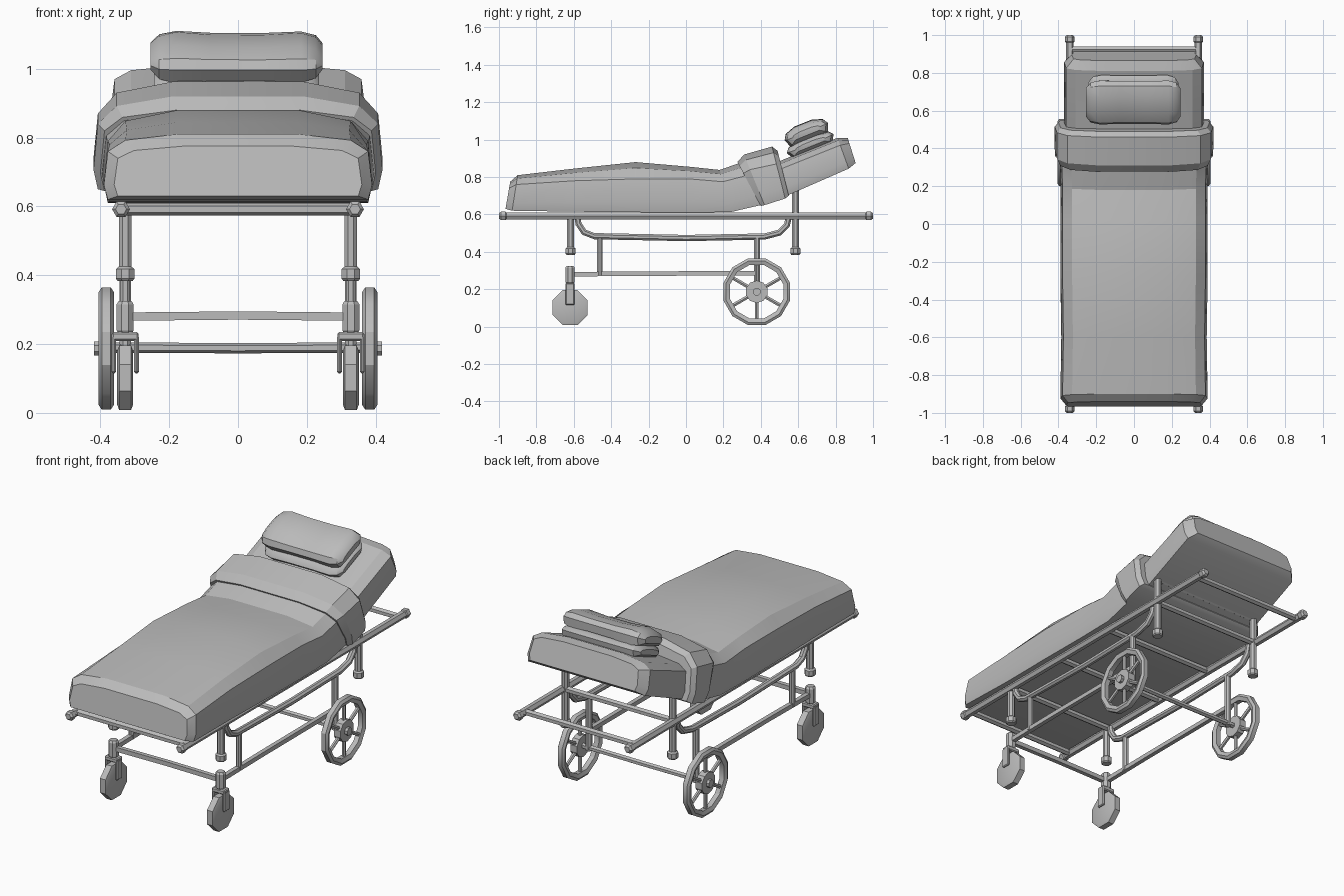
import bpy, bmesh
from math import sin, cos, pi, radians
from mathutils import Vector, Matrix

cube = bpy.data.objects.get("Cube")
if cube:
    bpy.data.objects.remove(cube, do_unlink=True)

grey = bpy.data.materials.new("plain_grey")
grey.use_nodes = True
COLOR = (0.5, 0.5, 0.5, 1)
grey.diffuse_color = COLOR
grey.node_tree.nodes["Principled BSDF"].inputs["Base Color"].default_value = COLOR


def finish(name, bm, angle=30):
    bmesh.ops.recalc_face_normals(bm, faces=bm.faces)
    mesh = bpy.data.meshes.new(name)
    bm.to_mesh(mesh)
    bm.free()
    mesh.materials.append(grey)
    obj = bpy.data.objects.new(name, mesh)
    bpy.context.collection.objects.link(obj)
    bpy.ops.object.select_all(action='DESELECT')
    obj.select_set(True)
    bpy.context.view_layer.objects.active = obj
    bpy.ops.object.shade_smooth_by_angle(angle=radians(angle))
    return obj


def add_loft(bm, rings, closed=False):
    """Skin a list of equal rings; cap the ends unless the list closes on itself."""
    loops = [[bm.verts.new(p) for p in ring] for ring in rings]
    n = len(loops[0])
    pairs = list(zip(loops, loops[1:]))
    if closed:
        pairs.append((loops[-1], loops[0]))
    else:
        bm.faces.new(loops[0])
        bm.faces.new(loops[-1])
    for a, b in pairs:
        for i in range(n):
            j = (i + 1) % n
            bm.faces.new((a[i], a[j], b[j], b[i]))


def add_tube(bm, path, radius, sides=8):
    pts = [Vector(p) for p in path]
    rings = []
    for i, p in enumerate(pts):
        t = (pts[min(i + 1, len(pts) - 1)] - pts[max(i - 1, 0)]).normalized()
        ref = Vector((0, 0, 1)) if abs(t.x) > 0.9 else Vector((1, 0, 0))
        u = t.cross(ref).normalized()
        v = t.cross(u)
        r = radius[i] if isinstance(radius, (list, tuple)) else radius
        rings.append([p + r * (u * cos(a) + v * sin(a))
                      for a in [2 * pi * (k + 0.5) / sides for k in range(sides)]])
    add_loft(bm, rings)


def tube(name, path, radius, sides=8):
    bm = bmesh.new()
    add_tube(bm, path, radius, sides)
    return finish(name, bm)


def add_box(bm, center, size):
    m = Matrix.Translation(center) @ Matrix.Diagonal((*size, 1))
    bmesh.ops.create_cube(bm, size=1, matrix=m)


def bedding(name, sections):
    """Sections hold: bottom y, top y, half width, bottom z, shoulder z, crown z."""
    rings = []
    for yb, yt, w, zb, zs, zt in sections:
        half = [(w * 0.97, zb), (w, zb + 0.3 * (zs - zb)), (w * 0.97, zs),
                (w * 0.84, zs + 0.65 * (zt - zs)), (w * 0.45, zt)]
        outline = half + [(-x, z) for x, z in reversed(half)]
        rings.append([(x, yb + (yt - yb) * (z - zb) / (zt - zb), z) for x, z in outline])
    bm = bmesh.new()
    add_loft(bm, rings)
    return finish(name, bm, 22)


# Bedding
bedding("blanket", [
    (-0.965, -0.94, 0.36, 0.63, 0.74, 0.775), (-0.93, -0.90, 0.39, 0.62, 0.76, 0.81),
    (-0.6, -0.6, 0.385, 0.615, 0.78, 0.845), (-0.27, -0.27, 0.39, 0.612, 0.79, 0.88),
    (0.02, 0.02, 0.39, 0.61, 0.79, 0.855), (0.24, 0.18, 0.39, 0.613, 0.775, 0.838),
    (0.40, 0.30, 0.395, 0.65, 0.81, 0.88), (0.5, 0.42, 0.39, 0.68, 0.85, 0.92)])
bedding("folded_blanket_edge", [
    (0.40, 0.275, 0.40, 0.645, 0.82, 0.88), (0.42, 0.31, 0.42, 0.65, 0.84, 0.92),
    (0.53, 0.46, 0.42, 0.685, 0.87, 0.963), (0.55, 0.49, 0.40, 0.70, 0.865, 0.94)])
bedding("raised_mattress", [
    (0.46, 0.40, 0.36, 0.67, 0.80, 0.85), (0.55, 0.50, 0.37, 0.705, 0.845, 0.885),
    (0.87, 0.81, 0.37, 0.845, 0.97, 1.01), (0.907, 0.865, 0.33, 0.875, 0.98, 1.008)])


def pillow(name, center, half_x, depth, height, tilt):
    rings = []
    for fx, fy, fz in [(-1, 0.65, 0.4), (-0.9, 0.92, 0.85), (-0.7, 1, 1.08), (-0.3, 0.98, 0.92),
                       (0.3, 0.98, 0.9), (0.75, 1, 1.02), (0.92, 0.9, 0.8), (1, 0.65, 0.35)]:
        ring = [(1, 0.1), (0.85, 0.65), (0.4, 1), (-0.4, 1), (-0.85, 0.65),
                (-1, 0.1), (-0.85, -0.8), (0.85, -0.8)]
        rings.append([(fx * half_x, y * fy * depth, z * fz * height) for y, z in ring])
    bm = bmesh.new()
    add_loft(bm, rings)
    bm.transform(Matrix.Translation(center) @ Matrix.Rotation(radians(tilt), 4, 'X'))
    return finish(name, bm, 35)


pillow("pillow", (-0.004, 0.645, 1.038), 0.25, 0.125, 0.05, 22)
pillow("pillow_base", (-0.004, 0.665, 0.975), 0.24, 0.135, 0.04, 22)

# Cross bars of the bed frame and the undercarriage
for i, y in enumerate([-0.93, -0.6, -0.2, 0.2, 0.585, 0.925]):
    tube(f"frame_cross_bar_{i + 1}", [(-0.34, y, 0.592), (0.34, y, 0.592)], 0.018, 6)
tube("backrest_support_bar", [(-0.33, 0.585, 0.735), (0.33, 0.585, 0.735)], 0.016, 6)
tube("front_lower_bar", [(-0.32, -0.62, 0.28), (0, -0.62, 0.283), (0.32, -0.62, 0.28)], 0.017, 4)
tube("rear_axle", [(-0.4, 0.38, 0.19), (0, 0.38, 0.188), (0.4, 0.38, 0.19)], 0.015, 6)


def big_wheel(name, s):
    bm = bmesh.new()
    profile = [(0.148, -0.014), (0.17, -0.022), (0.184, -0.013),
               (0.184, 0.013), (0.17, 0.022), (0.148, 0.014)]
    rings = []
    for k in range(12):
        a = 2 * pi * (k + 0.5) / 12
        rings.append([(x, r * cos(a), r * sin(a)) for r, x in profile])
    add_loft(bm, rings, closed=True)
    for k in range(6):
        a = pi / 2 + k * pi / 3
        add_tube(bm, [(0, 0.03 * cos(a), 0.03 * sin(a)), (0, 0.155 * cos(a), 0.155 * sin(a))], 0.011, 6)
    add_tube(bm, [(-0.02, 0, 0), (0.02, 0, 0)], 0.06, 10)
    add_tube(bm, [(0, 0, 0), (s * 0.036, 0, 0)], 0.022, 8)
    bm.transform(Matrix.Translation((s * 0.383, 0.378, 0.187)))
    return finish(name, bm)


def caster(name, s):
    x, y = s * 0.328, -0.62
    tube(name + "_wheel", [(x + d, y, 0.102) for d in (-0.023, -0.017, 0.017, 0.023)],
         [0.085, 0.102, 0.102, 0.085], 8)
    bm = bmesh.new()
    for d in (-0.033, 0.033):
        add_box(bm, (x + d, y, 0.17), (0.014, 0.048, 0.11))
    add_box(bm, (x, y, 0.222), (0.078, 0.048, 0.025))
    bmesh.ops.bevel(bm, geom=bm.edges[:], offset=0.005, segments=1, affect='EDGES')
    add_tube(bm, [(x, y, z) for z in (0.23, 0.24, 0.315, 0.325)], [0.02, 0.027, 0.027, 0.02], 8)
    return finish(name + "_fork", bm)


# Paired parts
for side, s in (("left", 1), ("right", -1)):
    tube(side + "_rail", [(s * 0.34, y, 0.592) for y in (-1, -0.99, -0.965, -0.96, 0.96, 0.965, 0.99, 1)],
         [0.016, 0.026, 0.026, 0.021, 0.021, 0.026, 0.026, 0.016], 6)
    x = s * 0.328
    for end, y, top in (("front", -0.617, 0.6), ("rear", 0.585, 0.75)):
        tube(f"{side}_{end}_leg", [(x, y, z) for z in (0.384, 0.39, 0.418, 0.425, top)],
             [0.024, 0.029, 0.029, 0.02, 0.02], 8)
    tube(side + "_curved_tube",
         [(x, y, z) for y, z in [(-0.58, 0.59), (-0.575, 0.55), (-0.545, 0.505), (-0.49, 0.484),
                                 (0, 0.474), (0.42, 0.482), (0.5, 0.503), (0.54, 0.545), (0.55, 0.59)]],
         0.018, 8)
    tube(side + "_front_post", [(x, -0.46, 0.275), (x, -0.46, 0.48)], 0.016, 8)
    tube(side + "_rear_post", [(x, 0.38, 0.175), (x, 0.38, 0.48)], 0.018, 8)
    tube(side + "_lower_bar", [(x, -0.62, 0.28), (x, -0.27, 0.284), (x, 0.38, 0.285)], 0.017, 4)
    caster(side + "_caster", s)
    big_wheel(side + "_big_wheel", s)
